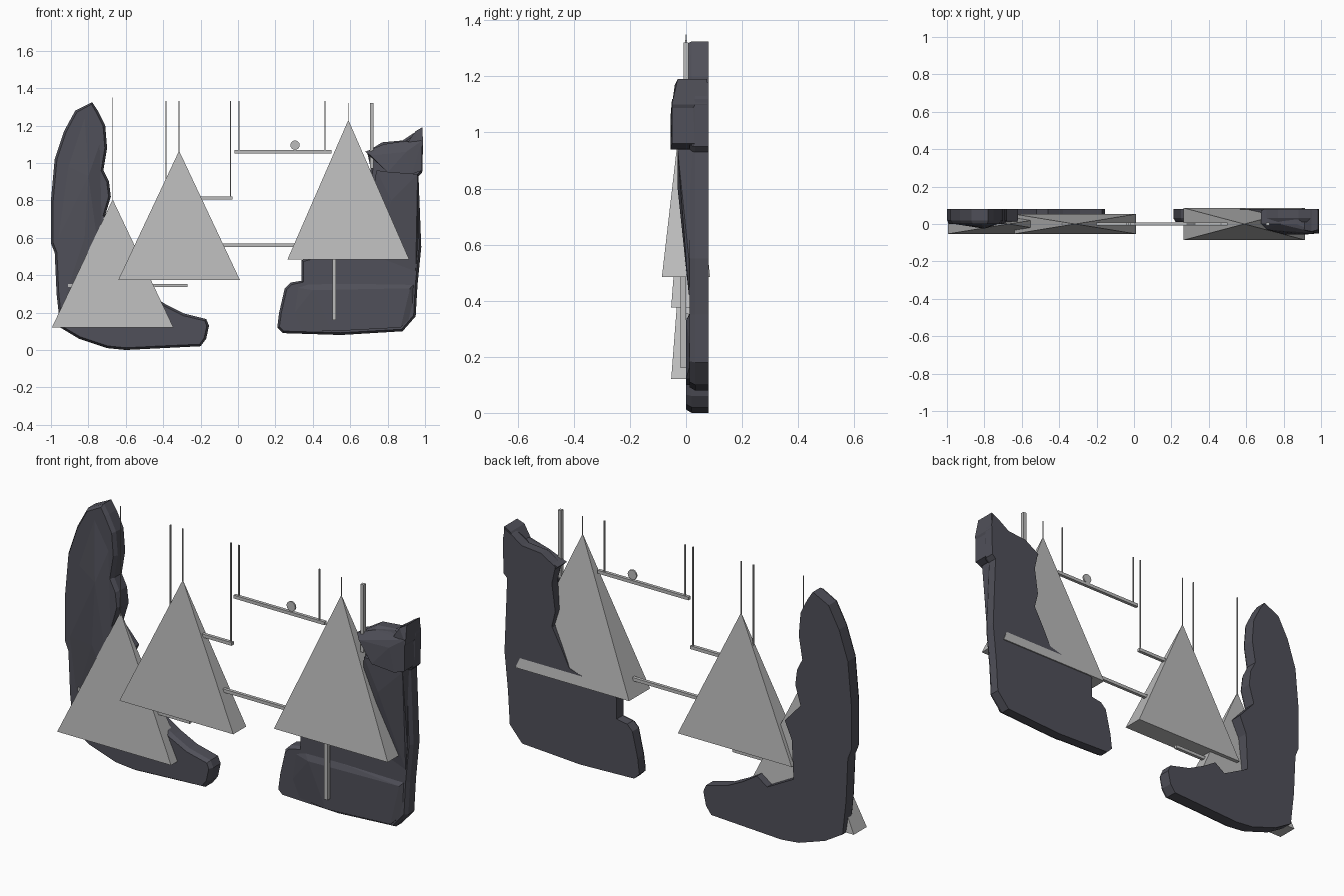
import bpy
import bmesh
from mathutils import Vector

default_cube = bpy.data.objects.get("Cube")
if default_cube:
    bpy.data.objects.remove(default_cube, do_unlink=True)


def make_material(name, colour):
    material = bpy.data.materials.new(name)
    material.use_nodes = True
    material.diffuse_color = (*colour, 1)
    material.node_tree.nodes["Principled BSDF"].inputs["Base Color"].default_value = (*colour, 1)
    return material


ROCK = make_material("dark slate", (0.08, 0.08, 0.1))
GREY = make_material("light grey", (0.5, 0.5, 0.5))
BACK = 0.08


def finish(bm, name, material):
    bmesh.ops.recalc_face_normals(bm, faces=bm.faces[:])
    mesh = bpy.data.meshes.new(name)
    bm.to_mesh(mesh)
    bm.free()
    mesh.materials.append(material)
    obj = bpy.data.objects.new(name, mesh)
    bpy.context.collection.objects.link(obj)
    return obj


def rock_slab(name, outline, front):
    """Flat-backed slab from an x, z outline, with a chamfered front rim."""
    bm = bmesh.new()
    face = bm.faces.new([bm.verts.new((x, BACK, z)) for x, z in outline])
    extruded = bmesh.ops.extrude_face_region(bm, geom=[face], use_keep_orig=True)
    cap = next(g for g in extruded["geom"] if isinstance(g, bmesh.types.BMFace))
    for vert in cap.verts:
        vert.co.y = front + 0.02
    bmesh.ops.recalc_face_normals(bm, faces=bm.faces[:])
    bmesh.ops.inset_region(bm, faces=[cap], thickness=0.012, use_even_offset=False)
    for vert in cap.verts:
        vert.co.y = front
    bmesh.ops.triangulate(bm, faces=[f for f in bm.faces if len(f.verts) > 4])
    return finish(bm, name, ROCK)


def rock_lump(name, points):
    """Faceted lump: hull of front points and their copies on the back plane."""
    bm = bmesh.new()
    for x, y, z in points:
        bm.verts.new((x, y, z))
        bm.verts.new((x, BACK - 0.005, z))
    hull = bmesh.ops.convex_hull(bm, input=bm.verts[:])
    loose = {g for g in hull["geom_interior"] + hull["geom_unused"]
             if isinstance(g, bmesh.types.BMVert)}
    bmesh.ops.delete(bm, geom=list(loose), context="VERTS")
    return finish(bm, name, ROCK)


def pyramid(name, x, base, apex, depth):
    bm = bmesh.new()
    half = 0.325
    corners = [bm.verts.new((x + sx * half, sy * depth, base))
               for sx, sy in ((-1, -1), (1, -1), (1, 1), (-1, 1))]
    tip = bm.verts.new((x, 0, apex))
    bm.faces.new(corners)
    for i, corner in enumerate(corners):
        bm.faces.new((corner, corners[(i + 1) % len(corners)], tip))
    return finish(bm, name, GREY)


def bar(name, start, end, width, y=0):
    """Square bar between two x, z points along one axis."""
    bm = bmesh.new()
    bmesh.ops.create_cube(bm, size=1)
    a, b = Vector((start[0], y, start[1])), Vector((end[0], y, end[1]))
    size = [max(abs(d), width) for d in b - a]
    bmesh.ops.scale(bm, vec=size, verts=bm.verts)
    bmesh.ops.translate(bm, vec=(a + b) / 2, verts=bm.verts)
    return finish(bm, name, GREY)


# Left rock: tall, with a foot reaching inwards
rock_slab("left_rock", [
    (-.78, 1.325), (-.87, 1.28), (-.93, 1.17), (-.98, 1.02), (-1, .8),
    (-1, .57), (-.98, .52), (-.97, .3), (-.95, .12), (-.85, .06),
    (-.7, .01), (-.6, 0), (-.4, .01), (-.2, .02), (-.17, .06),
    (-.155, .13), (-.17, .165), (-.29, .195), (-.38, .24), (-.46, .29),
    (-.52, .25), (-.67, .33), (-.66, .53), (-.62, .62), (-.71, .72),
    (-.68, .82), (-.69, .9), (-.72, .96), (-.7, 1.08), (-.71, 1.2), (-.75, 1.28)], 0)
rock_lump("left_rock_ridge", [
    (-.82, 0, 1.24), (-.95, .01, 1), (-.74, 0, 1.1), (-.8, -.025, .93),
    (-.96, 0, .6), (-.73, .01, .75), (-.82, -.02, .6), (-.92, 0, .3), (-.72, 0, .35)])

# Right rock: slab, ledge, ridge and boulder on top
rock_slab("right_rock", [
    (.98, 1.18), (.99, 1.12), (.985, .95), (.965, .93), (.98, .55),
    (.96, .35), (.95, .18), (.88, .1), (.55, .08), (.24, .09),
    (.21, .12), (.22, .2), (.25, .33), (.28, .36), (.34, .37),
    (.34, .48), (.51, .53), (.61, .56), (.65, .64), (.71, .75),
    (.69, .83), (.71, .97), (.69, 1.06), (.77, 1.11), (.88, 1.12), (.94, 1.16)], .012)
rock_lump("right_rock_ledge", [
    (.24, .02, .12), (.27, .02, .34), (.4, 0, .32), (.92, 0, .33),
    (.95, .02, .36), (.94, .02, .19), (.87, 0, .12), (.5, 0, .1), (.36, .02, .37)])
rock_lump("right_rock_ridge", [
    (.74, -.03, .96), (.96, -.03, .94), (.82, -.03, .8), (.96, .01, .55),
    (.7, 0, .7), (.74, .01, .5), (.95, .01, .42)])
rock_lump("right_boulder", [
    (.68, 0, 1.06), (.71, -.03, 1.04), (.78, 0, 1.1), (.87, 0, 1.115),
    (.8, -.055, .95), (.93, -.055, .94), (.985, -.05, .96), (.985, -.05, 1.12),
    (.9, -.055, 1.06)])
rock_lump("right_boulder_peak", [
    (.9, -.03, 1.1), (.95, -.04, 1.17), (.985, -.03, 1.19), (.99, -.05, 1.1), (.95, -.05, 1)])

# Hanging pyramids, each with a thin wire
for side, x, base, apex, depth, top in (
        ("left", -.67, .12, .805, .053, 1.35),
        ("middle", -.315, .375, 1.065, .053, 1.33),
        ("right", .59, .485, 1.23, .086, 1.32)):
    pyramid(side + "_pyramid", x, base, apex, depth)
    bar(side + "_pyramid_wire", (x, apex - .02), (x, top), .004)

# Horizontal perches
for name, x0, x1, z in (("top_perch", -.02, .5, 1.06), ("middle_perch", -.4, -.03, .812),
                        ("long_perch", -.2, .5, .56), ("low_perch", -.91, -.27, .345)):
    bar(name, (x0, z), (x1, z), .017)

# Wires holding the two hanging perches
for name, x, z in (("top_perch_wire_a", .005, 1.06), ("top_perch_wire_b", .465, 1.06),
                   ("middle_perch_wire_a", -.385, .812), ("middle_perch_wire_b", -.04, .812)):
    bar(name, (x, z), (x, 1.33), .006)

# Upright posts at the right rock
bar("upper_post", (.715, .97), (.715, 1.32), .018)
bar("lower_post", (.515, .16), (.515, .5), .02, -.01)

# Small disc above the top perch
bpy.ops.mesh.primitive_cylinder_add(vertices=16, radius=.025, depth=.008,
                                    location=(.305, 0, 1.095), rotation=(1.5708, 0, 0))
disc = bpy.context.object
disc.name = "disc"
disc.data.materials.append(GREY)
